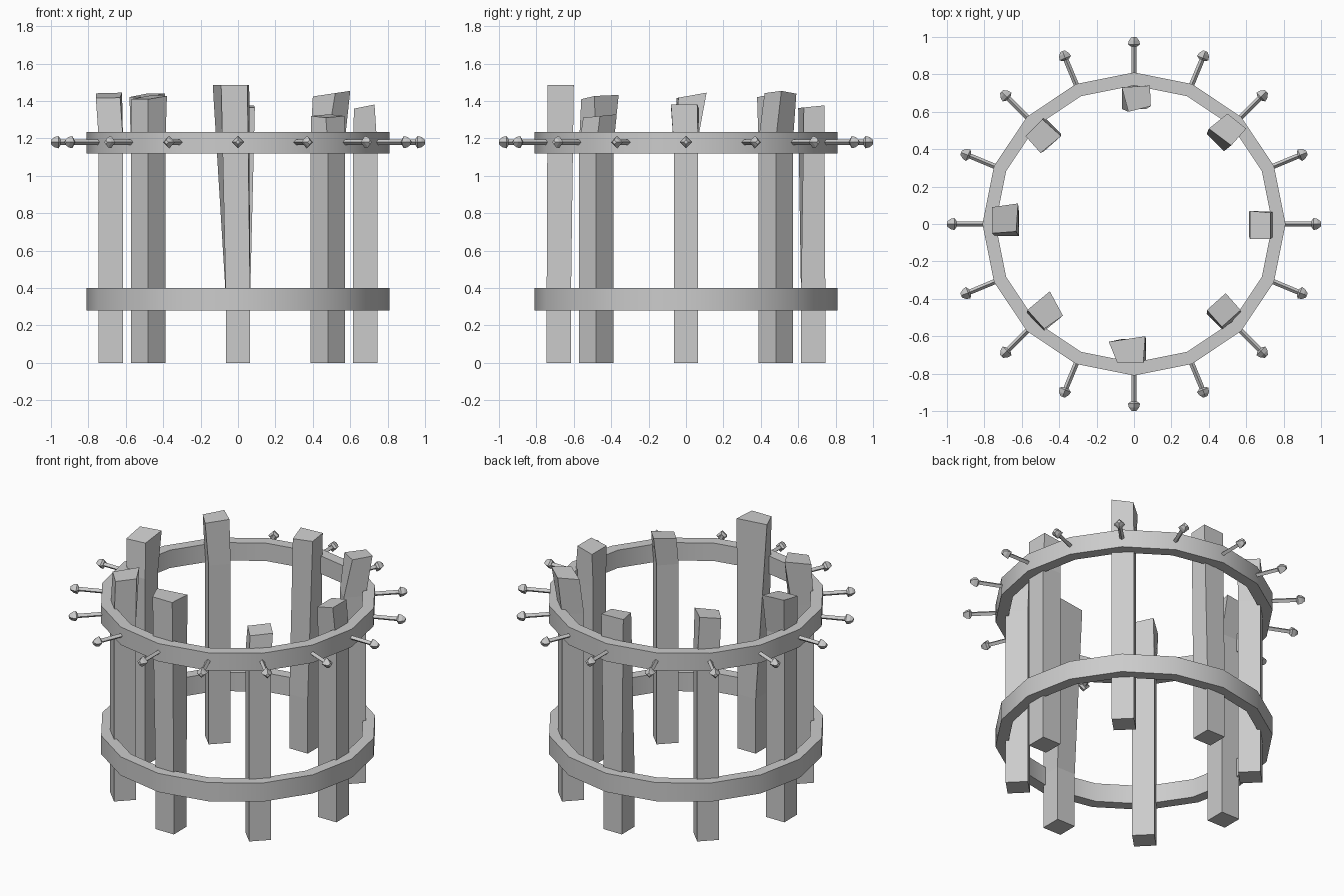
import bpy, bmesh, math
from mathutils import Matrix, Vector

cube = bpy.data.objects.get("Cube")
if cube:
    bpy.data.objects.remove(cube, do_unlink=True)

SIDES = 16

grey = bpy.data.materials.new("plain_grey")
grey.use_nodes = True
colour = (0.6, 0.6, 0.6, 1)
grey.diffuse_color = colour
grey.node_tree.nodes["Principled BSDF"].inputs["Base Color"].default_value = colour


def finish(name, bm, smooth=False):
    """Turn a bmesh into a named object with the shared material."""
    bmesh.ops.recalc_face_normals(bm, faces=bm.faces)
    mesh = bpy.data.meshes.new(name)
    bm.to_mesh(mesh)
    bm.free()
    mesh.materials.append(grey)
    obj = bpy.data.objects.new(name, mesh)
    bpy.context.collection.objects.link(obj)
    if smooth:
        bpy.ops.object.select_all(action='DESELECT')
        obj.select_set(True)
        bpy.context.view_layer.objects.active = obj
        bpy.ops.object.shade_smooth_by_angle(angle=math.radians(30))
    return obj


def loft(bm, sections, closed=False):
    """Skin a list of cross-sections; cap the ends or join them in a loop."""
    loops = [[bm.verts.new(p) for p in s] for s in sections]
    pairs = list(zip(loops, loops[1:]))
    if closed:
        pairs.append((loops[-1], loops[0]))
    else:
        bm.faces.new(loops[0])
        bm.faces.new(loops[-1])
    for a, b in pairs:
        n = len(a)
        for i in range(n):
            j = (i + 1) % n
            bm.faces.new((a[i], a[j], b[j], b[i]))


def circle(radius, z, sides=SIDES):
    return [Vector((radius * math.cos(math.tau * i / sides),
                    radius * math.sin(math.tau * i / sides), z)) for i in range(sides)]


# Hoops binding the posts
def hoop(name, low, high):
    inner, outer = 0.74, 0.81
    bm = bmesh.new()
    profile = [(inner, low), (outer, low), (outer, high), (inner, high)]
    loft(bm, [circle(r, z) for r, z in profile], closed=True)
    finish(name, bm, smooth=True)


hoop("lower_hoop", 0.28, 0.40)
hoop("upper_hoop", 1.12, 1.235)


# Crooked posts: square foot, a knee, then a skewed sloping top
# name, knee height, top height, top slope in x and y, top corners
POSTS = [
    ("left_post", 1.15, 1.37, .2, 0, [(.62, -.08), (.73, -.08), (.73, .06), (.62, .07)]),
    ("back_left_post", 1.2, 1.44, .15, 0, [(.52, .42), (.6, .51), (.5, .59), (.4, .51)]),
    ("back_post", .35, 1.37, 0, .1, [(.09, .63), (.085, .74), (-.065, .73), (-.03, .6)]),
    ("back_right_post", 1.15, 1.43, .1, .1, [(-.39, .47), (-.49, .56), (-.58, .47), (-.5, .38)]),
    ("right_post", 1.2, 1.43, 0, .18, [(-.62, .11), (-.76, .09), (-.76, -.05), (-.63, -.04)]),
    ("front_right_post", 1.15, 1.42, .1, .1, [(-.45, -.36), (-.57, -.46), (-.48, -.56), (-.38, -.49)]),
    ("front_post", .35, 1.485, 0, 0, [(-.135, -.63), (-.09, -.74), (.05, -.74), (.06, -.6)]),
    ("front_left_post", 1.15, 1.32, 0, .1, [(.39, -.46), (.47, -.55), (.57, -.46), (.49, -.37)]),
]

for k, (name, knee, height, slope_x, slope_y, corners) in enumerate(POSTS):
    turn = Matrix.Rotation(math.tau * k / len(POSTS), 3, 'Z')
    half = 0.065
    foot = [turn @ Vector((0.68 + half * r, half * t, 0))
            for r, t in [(-1, -1), (1, -1), (1, 1), (-1, 1)]]
    bend = [p + Vector((0, 0, knee)) for p in foot]
    cx = sum(p[0] for p in corners) / 4
    cy = sum(p[1] for p in corners) / 4
    top = [Vector((x, y, height + slope_x * (x - cx) + slope_y * (y - cy)))
           for x, y in corners]
    bm = bmesh.new()
    loft(bm, [foot, bend, top])
    finish(name, bm)


# Four-sided pins with bevelled heads, pointing outwards from the upper hoop
SHAFT = [(0.014, 0.77), (0.014, 0.96)]
HEAD = [(0.018, 0.95), (0.033, 0.96), (0.027, 0.982), (0.012, 1.0)]
lay_down = Matrix.Rotation(math.pi / 2, 4, 'Y')

for k in range(SIDES):
    bm = bmesh.new()
    for profile in (SHAFT, HEAD):
        loft(bm, [circle(r, d, 4) for r, d in profile])
    place = (Matrix.Translation((0, 0, 1.18))
             @ Matrix.Rotation(math.tau * k / SIDES, 4, 'Z') @ lay_down)
    bmesh.ops.transform(bm, matrix=place, verts=bm.verts)
    finish(f"hoop_pin_{k + 1}", bm)
